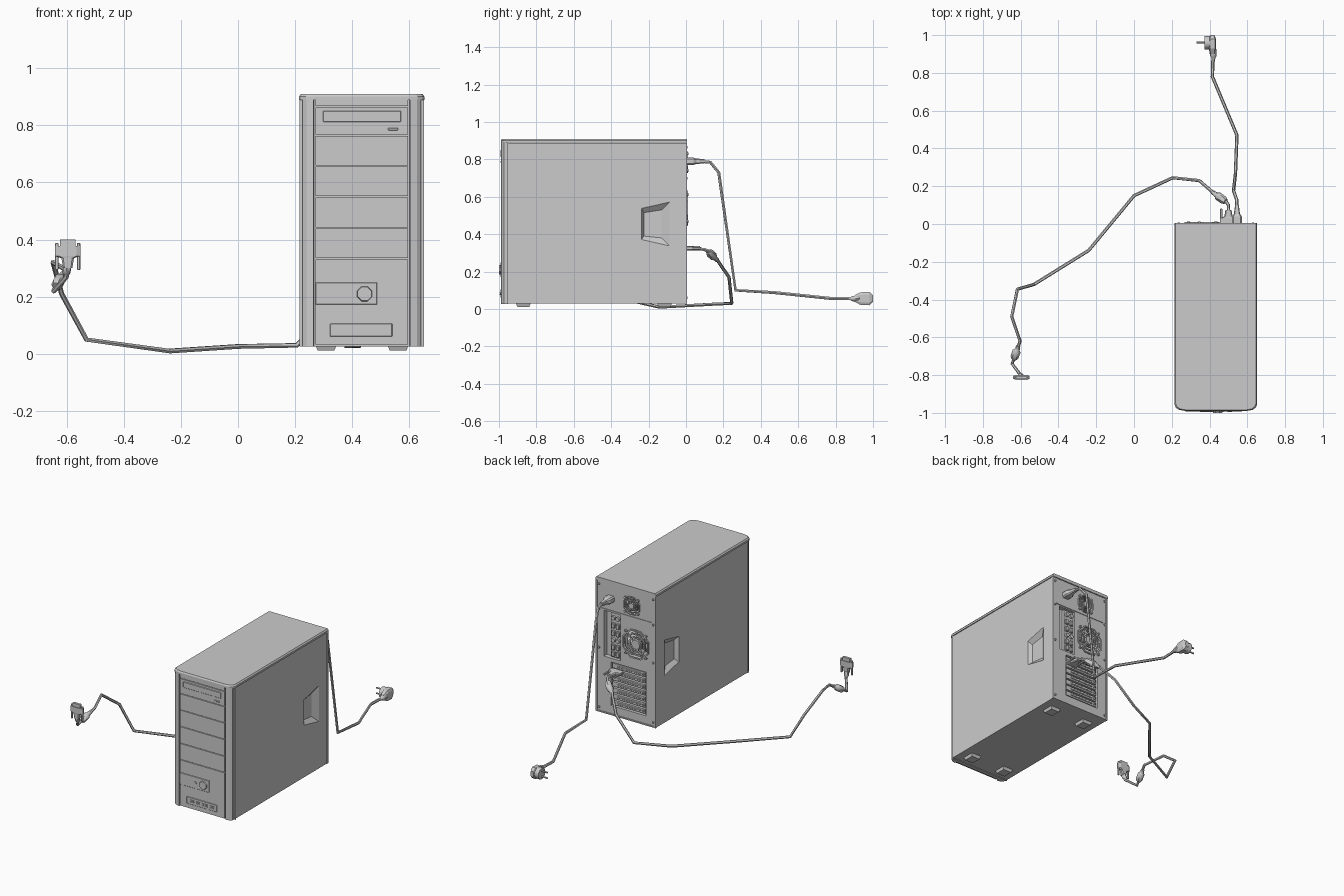
import bpy, bmesh, math
from mathutils import Vector, Matrix

cube = bpy.data.objects.get("Cube")
if cube:
    bpy.data.objects.remove(cube)

grey = bpy.data.materials.new("light grey")
grey.use_nodes = True
grey.diffuse_color = (0.6, 0.6, 0.6, 1)
grey.node_tree.nodes["Principled BSDF"].inputs["Base Color"].default_value = (0.6, 0.6, 0.6, 1)

CX = 0.433          # tower centre line
BACK = 0.0          # back panel plane


def finish(name, bm, smooth=False):
    bmesh.ops.recalc_face_normals(bm, faces=bm.faces)
    me = bpy.data.meshes.new(name)
    bm.to_mesh(me)
    bm.free()
    me.materials.append(grey)
    ob = bpy.data.objects.new(name, me)
    bpy.context.collection.objects.link(ob)
    if smooth:
        select(ob)
        bpy.ops.object.shade_smooth_by_angle(angle=math.radians(35))
    return ob


def select(ob):
    bpy.ops.object.select_all(action='DESELECT')
    ob.select_set(True)
    bpy.context.view_layer.objects.active = ob


def box(name, x, y, z, bevel=0):
    bm = bmesh.new()
    bmesh.ops.create_cube(bm, size=1)
    for v in bm.verts:
        v.co = [lo + (c + 0.5) * (hi - lo) for c, (lo, hi) in zip(v.co, (x, y, z))]
    if bevel:
        bmesh.ops.bevel(bm, geom=bm.edges[:], offset=bevel, segments=1, affect='EDGES')
    return finish(name, bm)


def loft(name, rings, smooth=False):
    """Skin a list of equal-length point rings and cap both ends."""
    bm = bmesh.new()
    loops = [[bm.verts.new(p) for p in ring] for ring in rings]
    for a, b in zip(loops, loops[1:]):
        for i in range(len(a)):
            j = (i + 1) % len(a)
            bm.faces.new((a[i], a[j], b[j], b[i]))
    bm.faces.new(loops[0])
    bm.faces.new(loops[-1])
    return finish(name, bm, smooth)


def circle(r, n, turn=0.0):
    return [(r * math.cos(math.tau * i / n + turn), r * math.sin(math.tau * i / n + turn)) for i in range(n)]


def disc(name, x, z, r, y0, y1, n=16, r1=None):
    """Cylinder or cone along the depth axis."""
    rings = [[(x + a, y, z + b) for a, b in circle(q, n, math.pi / n)] for y, q in ((y0, r), (y1, r1 or r))]
    return loft(name, rings, True)


def ring(name, x, z, r, width, y0, y1, n=8):
    shape = ((r, y0), (r, y1), (r - width, y1), (r - width, y0), (r, y0))
    bm = bmesh.new()
    loops = [[bm.verts.new((x + a, y, z + b)) for a, b in circle(q, n, math.pi / n)] for q, y in shape[:4]]
    for k in range(4):
        a, b = loops[k], loops[(k + 1) % 4]
        for i in range(n):
            j = (i + 1) % n
            bm.faces.new((a[i], a[j], b[j], b[i]))
    return finish(name, bm)


def tube(name, pts, r, scale=None):
    cu = bpy.data.curves.new(name, 'CURVE')
    cu.dimensions = '3D'
    cu.bevel_depth, cu.bevel_resolution, cu.use_fill_caps = r, 1, True
    sp = cu.splines.new('POLY')
    sp.points.add(len(pts) - 1)
    for i, p in enumerate(pts):
        sp.points[i].co = (*p, 1)
        sp.points[i].radius = scale[i] if scale else 1
    cu.materials.append(grey)
    ob = bpy.data.objects.new(name, cu)
    bpy.context.collection.objects.link(ob)
    select(ob)
    bpy.ops.object.convert(target='MESH')
    bpy.ops.object.shade_smooth_by_angle(angle=math.radians(50))


def collar(name, a, b, r):
    """Barrel with tapered ends between two points."""
    a, b = Vector(a), Vector(b)
    tube(name, [a.lerp(b, t) for t in (0, 0.15, 0.6, 0.7, 1)], r, [0.7, 1, 1, 0.65, 0.5])


# Case body with hand grips and back openings cut in
body = box("case_body", (0.219, 0.647), (-0.955, BACK), (0.03, 0.888))
cutters = []
grip_outer = ((-0.24, 0.37), (-0.24, 0.54), (-0.085, 0.575), (-0.085, 0.335))
grip_inner = ((-0.225, 0.39), (-0.225, 0.515), (-0.13, 0.53), (-0.13, 0.38))
for s in (-1, 1):
    cutters.append(loft("grip_cutter", [[(CX + s * d, y, z) for y, z in shape]
                                        for d, shape in ((0.216, grip_outer), (0.19, grip_inner))]))
FANS = (("supply_fan", 0.39, 0.785, 0.062), ("case_fan", 0.36, 0.54, 0.1))
for name, x, z, r in FANS:
    cutters.append(disc("fan_cutter", x, z, r * 0.93, -0.04, 0.05, 24))
cutters.append(box("port_cutter", (0.475, 0.595), (-0.03, 0.05), (0.4, 0.7)))
cutters.append(box("slot_cutter", (0.29, 0.545), (-0.025, 0.05), (0.09, 0.375)))
for c in cutters:
    mod = body.modifiers.new("cut", 'BOOLEAN')
    mod.object, mod.operation, mod.solver = c, 'DIFFERENCE', 'EXACT'
    select(body)
    bpy.ops.object.modifier_apply(modifier=mod.name)
    bpy.data.objects.remove(c)


# Lid and front bezel share the rounded front plan
def mirrored(half):
    return [(CX + x, y) for x, y in half] + [(CX - x, y) for x, y in reversed(half)]


corner = [(0.219, -0.955), (0.212, -0.972), (0.195, -0.984), (0.165, -0.989)]
lid_plan = mirrored([(0.219, 0.006)] + corner)
inset_plan = [(CX + (x - CX) * 0.97, y * 0.995) for x, y in lid_plan]
loft("lid", [[(x, y, z) for x, y in plan] for plan, z in ((lid_plan, 0.889), (lid_plan, 0.901), (inset_plan, 0.91))])
groove = [(0.217, -0.95), (0.217, -0.957), (0.207, -0.957), (0.207, -0.972), (0.193, -0.983),
          (0.169, -0.988), (0.167, -0.975)]
bezel_plan = mirrored(groove)
loft("front_bezel", [[(x, y, z) for x, y in bezel_plan] for z in (0.026, 0.892)])

# Front drive covers and lower panel
levels = (0.892, 0.865, 0.765, 0.658, 0.55, 0.44, 0.333, 0.03)
for top, low in zip(levels, levels[1:]):
    box("drive_cover", (0.271, 0.595), (-0.989, -0.97), (low + 0.002, top - 0.002))
box("disc_tray", (0.297, 0.571), (-0.993, -0.98), (0.812, 0.85), 0.002)
box("eject_button", (0.525, 0.56), (-0.993, -0.98), (0.782, 0.791), 0.002)
box("power_panel", (0.271, 0.487), (-0.992, -0.98), (0.172, 0.25), 0.002)
disc("power_button", 0.443, 0.21, 0.03, -0.985, -1.0, 8, 0.026)
disc("reset_button", 0.386, 0.21, 0.009, -0.985, -0.996, 8)
box("socket_panel", (0.322, 0.54), (-0.992, -0.98), (0.06, 0.106), 0.002)
for x, w in ((0.365, 0.016), (0.406, 0.015), (0.442, 0.008), (0.465, 0.008), (0.507, 0.013)):
    for z in (0.077, 0.089):
        box("socket_rim", (x - w, x + w), (-0.996, -0.99), (z - 0.002, z + 0.002))
    box("socket_tongue", (x - w * 0.6, x + w * 0.6), (-0.995, -0.99), (0.081, 0.085))

# Feet
for x in (0.308, 0.56):
    for y in (-0.87, -0.115):
        loft("foot", [[(x + a * k, y + b * k, z) for a, b in ((-0.037, -0.04), (0.037, -0.04), (0.037, 0.04), (-0.037, 0.04))]
                      for z, k in ((0.032, 1), (0.012, 0.8))])

# Back panel: edge flanges, screws and supply unit outline
for s in (-1, 1):
    x = CX + s * 0.212
    box("side_flange", (x - 0.005, x + 0.005), (-0.01, 0.006), (0.03, 0.888))
    for z in (0.06, 0.45, 0.7, 0.865):
        disc("case_screw", CX + s * 0.197, z, 0.007, -0.005, 0.007, 8)
box("bottom_flange", (0.22, 0.646), (-0.01, 0.006), (0.03, 0.038))
box("supply_seam", (0.245, 0.62), (-0.002, 0.004), (0.708, 0.713))

# Fans behind octagonal guards
for name, x, z, r in FANS:
    for k in (1, 0.76, 0.52):
        ring(name + "_guard", x, z, r * k, r * 0.09, 0.002, 0.01)
    disc(name + "_hub", x, z, r * 0.3, -0.035, 0.01, 12)
    for i in range(4):
        a = math.pi / 4 + i * math.pi / 2
        spoke = box(name + "_spoke", (r * 0.25, r * 0.97), (0.003, 0.009), (-r * 0.04, r * 0.04))
        spoke.matrix_world = Matrix.Translation((x, 0, z)) @ Matrix.Rotation(a, 4, 'Y')
        disc(name + "_screw", x + r * 0.85 * math.cos(a) * 1.2, z + r * 0.85 * math.sin(a) * 1.2, 0.008, -0.002, 0.013, 8)
    for i in range(7):
        blade = box(name + "_blade", (r * 0.25, r * 0.88), (-0.002, 0.002), (-r * 0.2, r * 0.2))
        blade.matrix_world = (Matrix.Translation((x, -0.02, z)) @ Matrix.Rotation(i * math.tau / 7, 4, 'Y')
                              @ Matrix.Rotation(0.5, 4, 'X'))

# Port shield with sockets
box("port_shield", (0.478, 0.55), (-0.032, -0.012), (0.405, 0.695))
for i, z in enumerate((0.665, 0.615, 0.565, 0.52, 0.475, 0.43)):
    for x in (0.497, 0.53):
        if i % 3:
            box("port", (x - 0.012, x + 0.012), (-0.015, 0.002), (z - 0.016, z + 0.016), 0.003)
        else:
            disc("round_port", x, z, 0.013, -0.015, 0.002, 12)

# Expansion slot covers
for i in range(7):
    z = 0.113 + i * 0.04
    box("slot_cover", (0.3, 0.535), (-0.03, -0.006), (z - 0.015, z + 0.015))
    box("slot_rib", (0.33, 0.5), (-0.01, -0.001), (z - 0.005, z + 0.005), 0.002)
    disc("slot_screw", 0.313, z, 0.007, -0.01, 0.001, 8)


def rect(x, y, z, w, h):
    return [(x + a * w, y, z + b * h) for a, b in ((-1, -0.6), (-0.7, -1), (0.7, -1), (1, -0.6), (1, 0.6), (0.7, 1), (-0.7, 1), (-1, 0.6))]


# Power cable with appliance plug and wall plug
loft("appliance_plug", [rect(0.545, y, 0.79, w, h) for y, w, h in
                        ((-0.005, 0.026, 0.02), (0.04, 0.026, 0.02), (0.055, 0.016, 0.015), (0.1, 0.01, 0.011))])
tube("power_cable", [(0.545, 0.05, 0.79), (0.543, 0.13, 0.785), (0.527, 0.175, 0.73), (0.537, 0.265, 0.1),
                     (0.545, 0.47, 0.088), (0.415, 0.78, 0.056), (0.42, 0.93, 0.056)], 0.009)
collar("wall_plug_relief", (0.42, 0.935, 0.056), (0.42, 0.86, 0.056), 0.017)
loft("wall_plug_grip", [rect(0.415, y, 0.056, w, h) for y, w, h in
                        ((0.9, 0.014, 0.016), (0.93, 0.019, 0.033), (0.98, 0.019, 0.036), (1.0, 0.011, 0.018))])
loft("wall_plug_face", [[(x, 0.96 + a, 0.056 + b) for a, b in circle(0.036, 12)] for x in (0.372, 0.41)], True)
for z in (0.038, 0.074):
    tube("plug_prong", [(0.38, 0.96, z), (0.33, 0.96, z)], 0.005)


# Screen connector, built along z then placed
def connector(name, place):
    parts = [loft(name + "_hood", [[(p[0], p[2], z) for p in rect(0, 0, 0, w, h)] for z, w, h in
                                   ((0, 0.016, 0.011), (0.035, 0.022, 0.012), (0.042, 0.043, 0.013), (0.078, 0.043, 0.013))]),
             box(name + "_shell", (-0.027, 0.027), (-0.008, 0.008), (0.07, 0.1))]
    for s in (-1, 1):
        parts.append(box(name + "_thumbscrew", (s * 0.038 - 0.006, s * 0.038 + 0.006), (-0.006, 0.006), (-0.006, 0.088), 0.002))
    for p in parts:
        p.matrix_world = place


connector("screen_connector", Matrix.Translation((-0.596, -0.812, 0.3)))
connector("case_connector", Matrix.Translation((0.5, 0.075, 0.325)) @ Matrix.Rotation(math.pi / 2, 4, 'X'))
path = [(0.5, 0.04, 0.325), (0.5, 0.1, 0.318), (0.49, 0.115, 0.31), (0.42, 0.165, 0.265), (0.345, 0.23, 0.17),
        (0.205, 0.245, 0.03), (0, 0.15, 0.026), (-0.24, -0.14, 0.01), (-0.53, -0.32, 0.05), (-0.617, -0.345, 0.21),
        (-0.647, -0.49, 0.32), (-0.603, -0.62, 0.295), (-0.645, -0.74, 0.22), (-0.6, -0.8, 0.27), (-0.596, -0.812, 0.31)]
tube("screen_cable", path, 0.009)
collar("cable_filter", (0.485, 0.119, 0.307), (0.415, 0.169, 0.259), 0.022)
collar("cable_filter", (-0.636, -0.715, 0.236), (-0.612, -0.645, 0.28), 0.022)
collar("cable_relief", (-0.596, -0.812, 0.31), (-0.603, -0.795, 0.265), 0.015)
